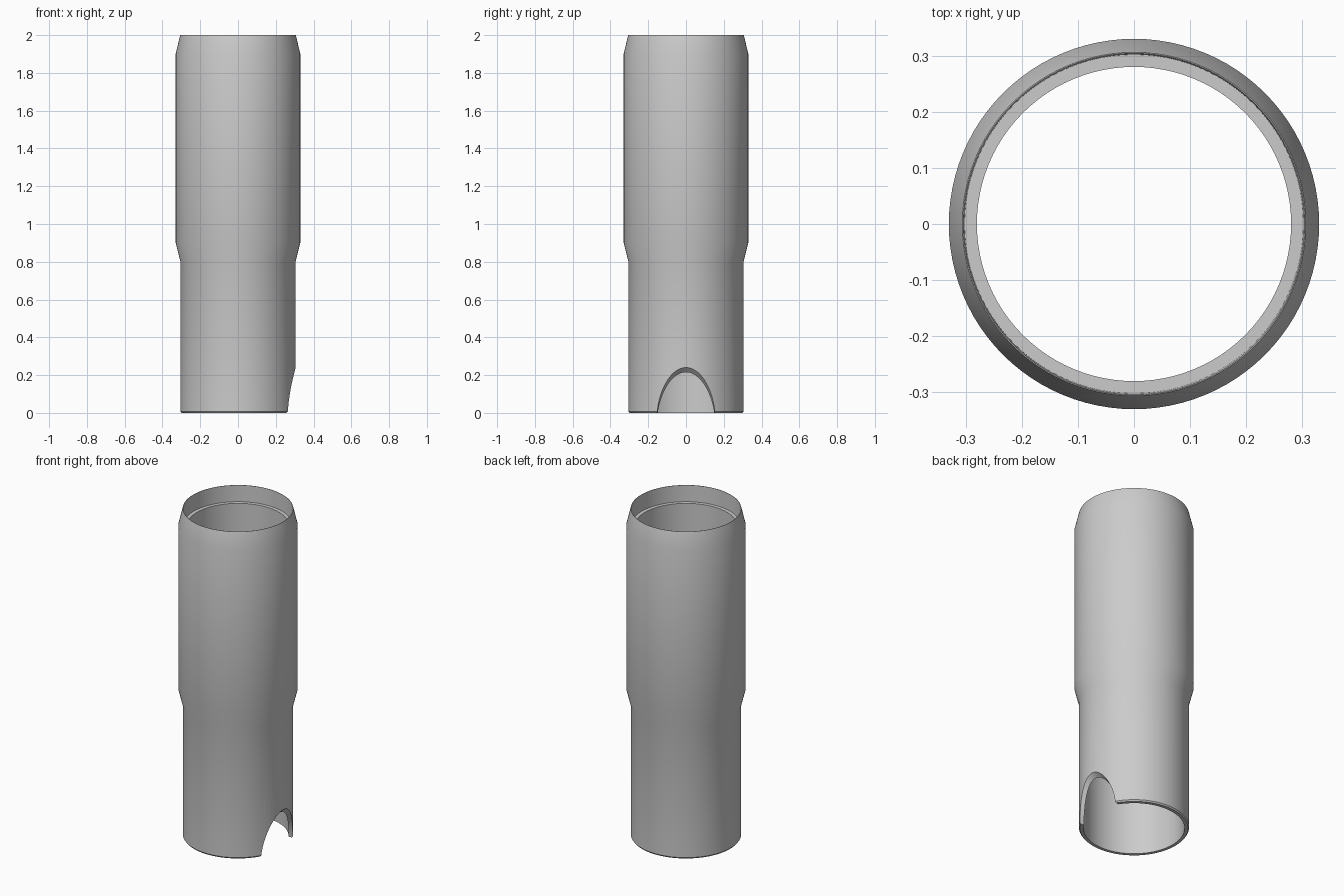
import bpy
import bmesh
import math
from mathutils import Matrix

cube = bpy.data.objects.get("Cube")
if cube:
    bpy.data.objects.remove(cube, do_unlink=True)

SIDES = 96

grey = bpy.data.materials.new("pipe grey")
grey.use_nodes = True
grey.diffuse_color = (0.6, 0.6, 0.6, 1)
grey.node_tree.nodes["Principled BSDF"].inputs["Base Color"].default_value = (0.6, 0.6, 0.6, 1)


def add_object(name, bm):
    bmesh.ops.recalc_face_normals(bm, faces=bm.faces)
    mesh = bpy.data.meshes.new(name)
    bm.to_mesh(mesh)
    bm.free()
    mesh.materials.append(grey)
    obj = bpy.data.objects.new(name, mesh)
    bpy.context.collection.objects.link(obj)
    return obj


def lathe(name, profile):
    """Revolve a closed (radius, height) profile around z."""
    bm = bmesh.new()
    rings = []
    for i in range(SIDES):
        a = math.tau * i / SIDES
        rings.append([bm.verts.new((r * math.cos(a), r * math.sin(a), z)) for r, z in profile])
    n = len(profile)
    for i in range(SIDES):
        a, b = rings[i], rings[(i + 1) % SIDES]
        for j in range(n):
            k = (j + 1) % n
            bm.faces.new((a[j], b[j], b[k], a[k]))
    return add_object(name, bm)


# Hollow pipe: narrow lower end, wide sleeve, tapered mouth with inner ledge
pipe = lathe("pipe_sleeve", [
    (0.28, 0), (0.299, 0), (0.305, 0.008), (0.305, 0.8), (0.33, 0.9),
    (0.33, 1.9), (0.306, 2), (0.304, 2), (0.302, 1.9), (0.28, 1.9),
])

# Slanted round cutter for the arched notch at the foot
bm = bmesh.new()
bmesh.ops.create_cone(bm, cap_ends=True, segments=64, radius1=0.153, radius2=0.153, depth=0.8,
                      matrix=Matrix.Translation((0.281, 0, 0)) @ Matrix.Rotation(math.radians(45), 4, "Y"))
cutter = add_object("notch_cutter", bm)
cutter.hide_render = True
cutter.hide_set(True)

notch = pipe.modifiers.new("notch", "BOOLEAN")
notch.object = cutter
notch.operation = "DIFFERENCE"
notch.solver = "EXACT"

# Apply the cut, remove the cutter and smooth the round walls
bpy.context.view_layer.objects.active = pipe
pipe.select_set(True)
bpy.ops.object.modifier_apply(modifier="notch")
bpy.data.objects.remove(cutter, do_unlink=True)
bpy.ops.object.shade_smooth_by_angle(angle=math.radians(30))
